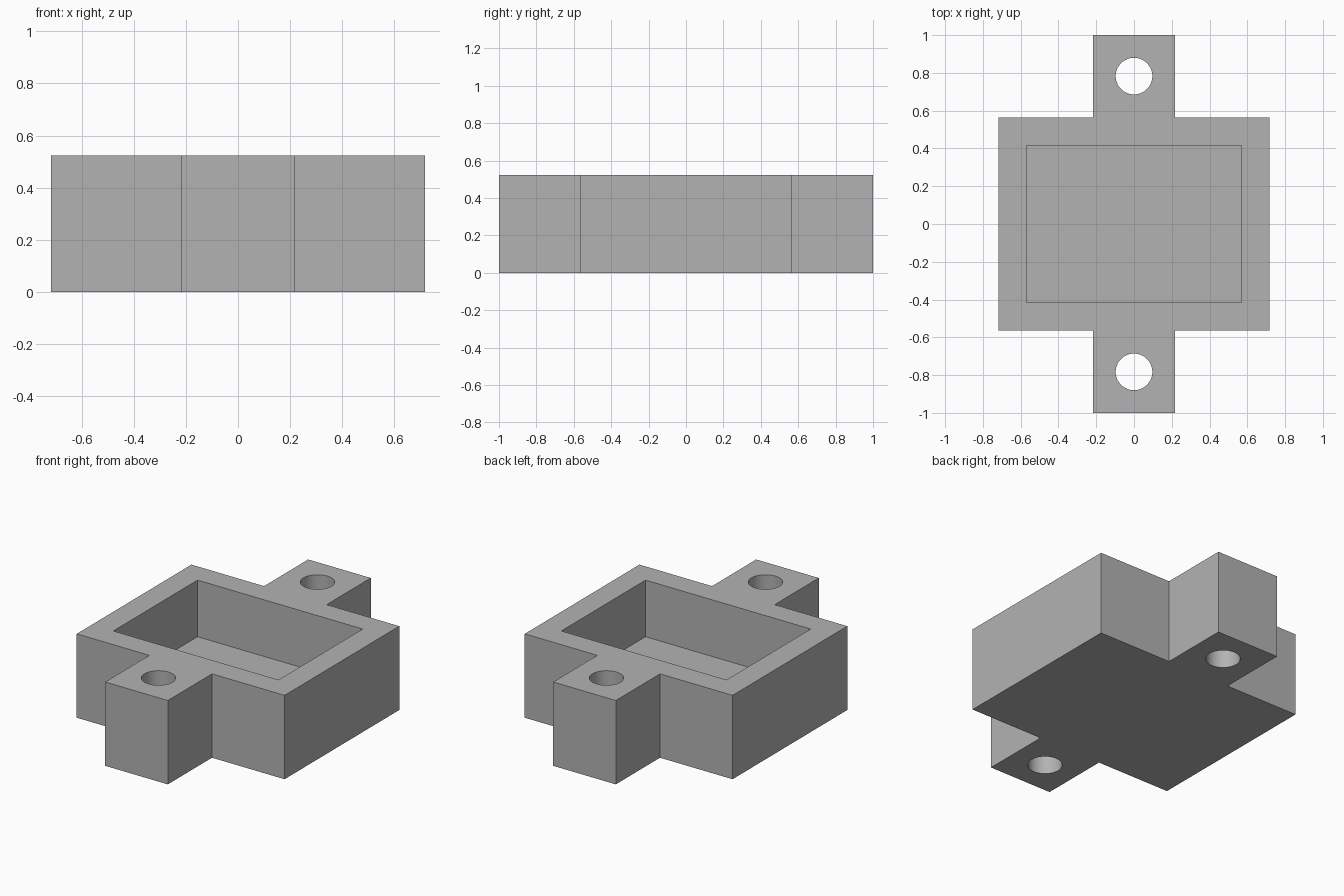
import bpy
import bmesh
from math import radians

HEIGHT = 0.523
FLOOR = 0.17
BODY_X, BODY_Y = 0.717, 0.565
TAB_X, TAB_Y = 0.216, 1.0
POCKET_X, POCKET_Y = 0.57, 0.415
HOLE_Y, HOLE_R = 0.783, 0.097

default = bpy.data.objects.get("Cube")
if default:
    bpy.data.objects.remove(default, do_unlink=True)

grey = bpy.data.materials.new("plain_grey")
grey.use_nodes = True
grey.diffuse_color = (0.45, 0.45, 0.45, 1)
grey.node_tree.nodes["Principled BSDF"].inputs["Base Color"].default_value = grey.diffuse_color


def prism(name, outline, z0, z1):
    """Extrude a flat outline from z0 up to z1."""
    bm = bmesh.new()
    base = bm.faces.new([bm.verts.new((x, y, z0)) for x, y in outline])
    top = bmesh.ops.extrude_face_region(bm, geom=[base])["geom"]
    verts = [v for v in top if isinstance(v, bmesh.types.BMVert)]
    bmesh.ops.translate(bm, verts=verts, vec=(0, 0, z1 - z0))
    bmesh.ops.recalc_face_normals(bm, faces=bm.faces)
    mesh = bpy.data.meshes.new(name)
    bm.to_mesh(mesh)
    bm.free()
    mesh.materials.append(grey)
    obj = bpy.data.objects.new(name, mesh)
    bpy.context.collection.objects.link(obj)
    return obj


def cut(target, cutter):
    """Subtract a hidden cutter from the target."""
    mod = target.modifiers.new(cutter.name, "BOOLEAN")
    mod.operation = "DIFFERENCE"
    mod.solver = "EXACT"
    mod.object = cutter
    bpy.context.view_layer.objects.active = target
    bpy.ops.object.modifier_apply(modifier=mod.name)
    bpy.data.objects.remove(cutter, do_unlink=True)


# Housing: wide box with a mounting tab at the front and back
corner = [(BODY_X, BODY_Y), (TAB_X, BODY_Y), (TAB_X, TAB_Y)]
half = corner + [(-x, y) for x, y in reversed(corner)]
outline = half + [(-x, -y) for x, y in half]
housing = prism("housing", outline, 0, HEIGHT)

# Open pocket in the top
pocket = [(-POCKET_X, -POCKET_Y), (POCKET_X, -POCKET_Y),
          (POCKET_X, POCKET_Y), (-POCKET_X, POCKET_Y)]
cut(housing, prism("pocket_cutter", pocket, FLOOR, HEIGHT + 0.1))

# Screw hole through each tab
for side in (-1, 1):
    bpy.ops.mesh.primitive_cylinder_add(vertices=64, radius=HOLE_R, depth=2 * HEIGHT,
                                        location=(0, side * HOLE_Y, HEIGHT / 2))
    hole = bpy.context.object
    hole.name = "hole_cutter"
    hole.hide_render = True
    hole.data.materials.append(grey)
    cut(housing, hole)

# Smooth hole walls, crisp box edges
bpy.ops.object.select_all(action="DESELECT")
housing.select_set(True)
bpy.context.view_layer.objects.active = housing
bpy.ops.object.shade_smooth_by_angle(angle=radians(30))
